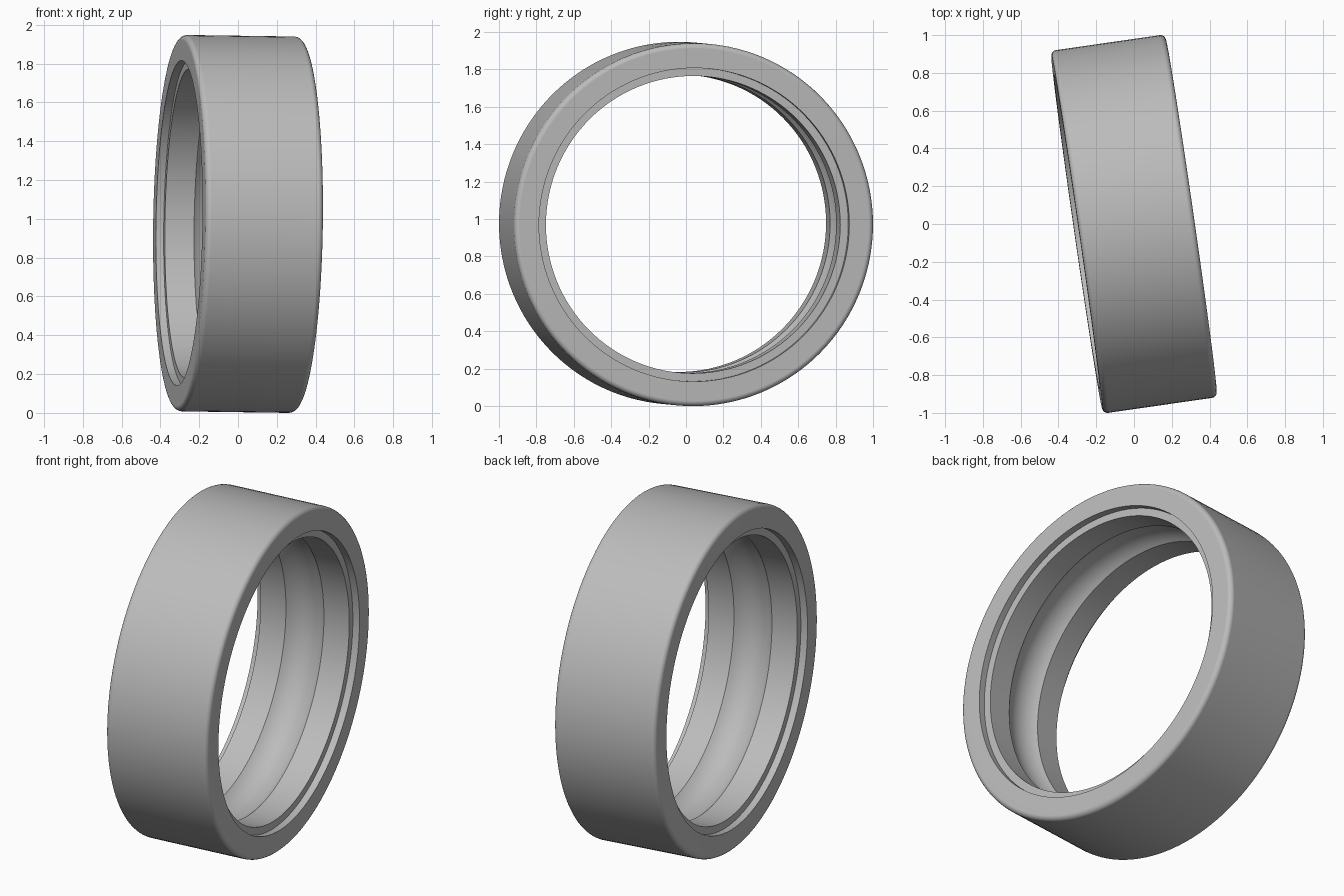
import bpy, bmesh
from math import sin, cos, pi, radians, sqrt, asin
from mathutils import Matrix, Vector

cube = bpy.data.objects.get("Cube")
if cube:
    bpy.data.objects.remove(cube, do_unlink=True)

# Ring dimensions
OUTER, HALF, FILLET = 0.97, 0.306, 0.028
SEAT, SEAT_DEPTH, LAND = 0.838, 0.04, 0.795
RACE_R, RACE_HALF = 0.175, 0.114
SEGMENTS = 128

# Steel material
steel = bpy.data.materials.new("steel_grey")
steel.use_nodes = True
colour = (0.5, 0.5, 0.5, 1)
steel.diffuse_color = colour
steel.node_tree.nodes["Principled BSDF"].inputs["Base Color"].default_value = colour


def arc(cx, cr, radius, start, end, steps):
    """Points (axial, radial) along an arc, angles measured from the axis."""
    angles = [start + (end - start) * i / steps for i in range(steps + 1)]
    return [(cx + radius * cos(a), cr + radius * sin(a)) for a in angles]


# Cross-section: rounded outside, shield seats on both sides, ball race inside
race_centre = LAND - sqrt(RACE_R**2 - RACE_HALF**2)
sweep = asin(RACE_HALF / RACE_R)
seat_x = HALF - SEAT_DEPTH
profile = arc(HALF - FILLET, OUTER - FILLET, FILLET, 0, pi / 2, 5)
profile += arc(FILLET - HALF, OUTER - FILLET, FILLET, pi / 2, pi, 5)
profile += [(-HALF, SEAT), (-seat_x, SEAT), (-seat_x, LAND)]
profile += arc(0, race_centre, RACE_R, pi / 2 + sweep, pi / 2 - sweep, 14)
profile += [(seat_x, LAND), (seat_x, SEAT), (HALF, SEAT)]

# Revolve the section around the x axis
bm = bmesh.new()
verts = [bm.verts.new((x, 0, r)) for x, r in profile]
edges = [bm.edges.new((v, verts[(i + 1) % len(verts)])) for i, v in enumerate(verts)]
bmesh.ops.spin(bm, geom=verts + edges, cent=(0, 0, 0), axis=(1, 0, 0),
               angle=2 * pi, steps=SEGMENTS, use_merge=True)
bmesh.ops.remove_doubles(bm, verts=bm.verts, dist=0.0001)
bmesh.ops.recalc_face_normals(bm, faces=bm.faces)

# Turn and tilt the ring, then stand it on the ground
tilt = Matrix.Rotation(radians(8.2), 4, "Z") @ Matrix.Rotation(radians(0.8), 4, "Y")
bm.transform(tilt)
lowest = min(v.co.z for v in bm.verts)
bmesh.ops.translate(bm, verts=bm.verts, vec=Vector((0, 0, -lowest)))

mesh = bpy.data.meshes.new("bearing_outer_ring")
bm.to_mesh(mesh)
bm.free()
mesh.materials.append(steel)
ring = bpy.data.objects.new("bearing_outer_ring", mesh)
bpy.context.collection.objects.link(ring)

# Smooth shading with crisp shoulders and flat side faces
bpy.ops.object.select_all(action="DESELECT")
ring.select_set(True)
bpy.context.view_layer.objects.active = ring
bpy.ops.object.shade_smooth_by_angle(angle=radians(30))
weighted = ring.modifiers.new("even_normals", "WEIGHTED_NORMAL")
weighted.keep_sharp = True
